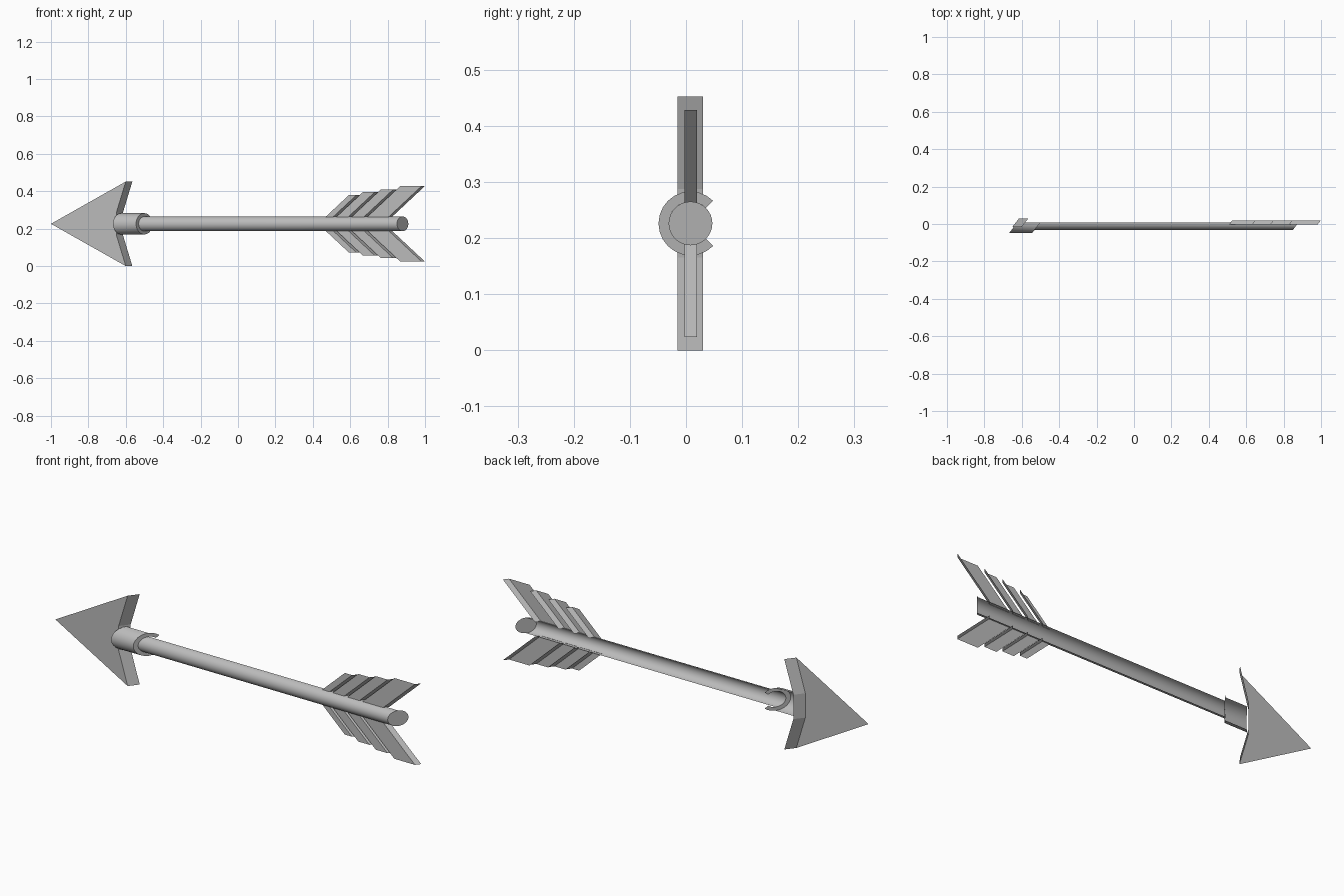
import bpy
import math

cube = bpy.data.objects.get("Cube")
if cube:
    bpy.data.objects.remove(cube, do_unlink=True)

SLANT = 0.78            # every end plane leans along x as y grows
CY, CZ = 0.008, 0.226   # axis of the shaft

grey = bpy.data.materials.new("plain_grey")
grey.use_nodes = True
colour = (0.5, 0.5, 0.5, 1)
grey.diffuse_color = colour
grey.node_tree.nodes["Principled BSDF"].inputs["Base Color"].default_value = colour


def make(name, verts, faces, smooth=False):
    mesh = bpy.data.meshes.new(name)
    mesh.from_pydata(verts, [], faces)
    mesh.materials.append(grey)
    obj = bpy.data.objects.new(name, mesh)
    bpy.context.collection.objects.link(obj)
    if smooth:
        for poly in mesh.polygons:
            poly.use_smooth = True
    return obj


def arc(x, radius, sweep, steps):
    """Arc around the shaft axis, centred on the front, in a leaning plane."""
    pts = []
    for i in range(steps + 1):
        a = math.radians(sweep) * (i / steps - 0.5)
        y = CY - radius * math.cos(a)
        pts.append((x + SLANT * y, y, CZ + radius * math.sin(a)))
    return pts


def bridge(name, a, b, smooth=False):
    n = len(a)
    faces = [(i, n + i, n + i + 1, i + 1) for i in range(n - 1)]
    return make(name, a + b, faces, smooth)


def plate(name, outline, y0, y1, walls):
    """Flat front plate with slanted walls running back from chosen edges."""
    n = len(outline)
    verts = [(x, y0, z) for x, z in outline]
    verts += [(x + SLANT * (y1 - y0), y1, z) for x, z in outline]
    faces = [tuple(range(n))]
    faces += [(i, n + i, n + (i + 1) % n, (i + 1) % n) for i in walls]
    obj = make(name, verts, faces)
    # Drop the back corners that carry no wall
    used = {v for f in faces for v in f}
    order = sorted(used)
    remap = {v: k for k, v in enumerate(order)}
    obj.data.clear_geometry()
    obj.data.from_pydata([verts[v] for v in order], [],
                         [tuple(remap[v] for v in f) for f in faces])
    return obj


# Arrowhead: triangle with a notched rear
plate("arrowhead", [(-1, CZ), (-0.6, 0), (-0.65, 0.165),
                    (-0.65, 0.287), (-0.6, 0.452)],
      -0.015, 0.03, (1, 2, 3))

# Collar: half sleeve with an open ring at its rear
bridge("collar_sleeve", arc(-0.63, 0.057, 180, 12),
       arc(-0.507, 0.057, 180, 12), True)
bridge("collar_ring", arc(-0.507, 0.057, 270, 18), arc(-0.507, 0.039, 270, 18))

# Shaft: half shell closed by a round end
bridge("shaft", arc(-0.507, 0.039, 180, 16), arc(0.874, 0.039, 180, 16), True)
rim = arc(0.874, 0.039, 360, 32)[:-1]
make("shaft_end", rim, [tuple(range(len(rim)))])

# Feathers: slanted vanes mirrored above and below the shaft
base = 0.262
rows = [(0.467, 0.507, 0.38), (0.525, 0.588, 0.395),
        (0.606, 0.672, 0.41), (0.69, 0.804, 0.428)]
for number, (lead, trail, top) in enumerate(rows, 1):
    lean = 1.07 * (top - base)
    vane = [(lead, base), (trail, base), (trail + lean, top), (lead + lean, top)]
    plate(f"upper_feather_{number}", vane, -0.003, 0.02, (1,))
    lower = [(x, 2 * CZ - z) for x, z in reversed(vane)]
    plate(f"lower_feather_{number}", lower, -0.003, 0.02, (1,))
